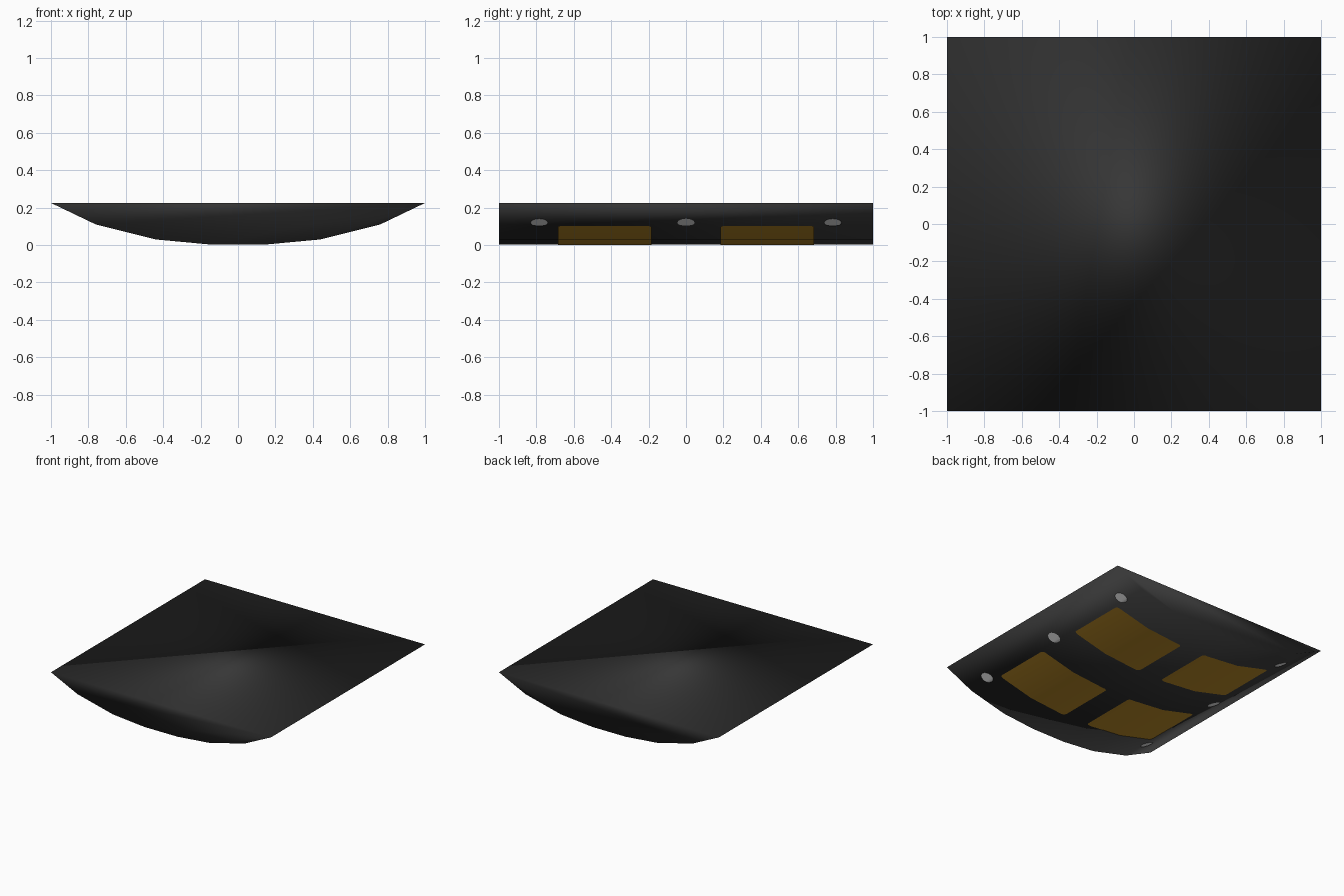
import bpy, bmesh, math

if "Cube" in bpy.data.objects:
    bpy.data.objects.remove(bpy.data.objects["Cube"])

# Half profile of the shallow curved underside (x, z)
HALF = [(0.15, 0.003), (0.44, 0.03), (0.76, 0.11), (1.0, 0.225)]
PROFILE = [(-x, z) for x, z in reversed(HALF)] + HALF


def material(name, rgb):
    m = bpy.data.materials.new(name)
    m.diffuse_color = (*rgb, 1)
    m.use_nodes = True
    m.node_tree.nodes["Principled BSDF"].inputs["Base Color"].default_value = m.diffuse_color
    return m


CHARCOAL = material("charcoal", (0.037, 0.037, 0.037))
AMBER = material("amber", (0.5, 0.26, 0.021))
PALE = material("pale grey", (0.8, 0.8, 0.8))


def finish(name, bm, mat, smooth=True):
    me = bpy.data.meshes.new(name)
    bm.to_mesh(me)
    bm.free()
    me.materials.append(mat)
    for p in me.polygons:
        p.use_smooth = smooth
    ob = bpy.data.objects.new(name, me)
    bpy.context.collection.objects.link(ob)
    return ob


def surface_z(x):
    x = abs(x)
    pts = [(0, HALF[0][1])] + HALF
    for (x0, z0), (x1, z1) in zip(pts, pts[1:]):
        if x <= x1:
            return z0 + (z1 - z0) * (x - x0) / (x1 - x0)
    return HALF[-1][1]


def plate(name, outline, mat):
    """Thin skin that follows the curved underside, cut at its creases."""
    bm = bmesh.new()
    bm.faces.new([bm.verts.new((x, y, 0)) for x, y in outline])
    for px, _ in PROFILE:
        bmesh.ops.bisect_plane(bm, geom=bm.verts[:] + bm.edges[:] + bm.faces[:],
                               plane_co=(px, 0, 0), plane_no=(1, 0, 0))
    for v in bm.verts:
        v.co.z = surface_z(v.co.x) - 0.003
    bm.normal_update()
    for f in bm.faces:
        if f.normal.z > 0:
            f.normal_flip()
    return finish(name, bm, mat)


def rounded_rect(cx, cy, hx, hy, r):
    pts = []
    for k, (sx, sy) in enumerate([(1, 1), (-1, 1), (-1, -1), (1, -1)]):
        for i in range(4):
            a = math.pi / 2 * (k + i / 3)
            pts.append((cx + sx * (hx - r) + r * math.cos(a),
                        cy + sy * (hy - r) + r * math.sin(a)))
    return pts


# Solid body: extruded profile with flat top and soft-shaded edges
bm = bmesh.new()
cap = bm.faces.new([bm.verts.new((x, -1, z)) for x, z in PROFILE])
ext = bmesh.ops.extrude_face_region(bm, geom=[cap], use_keep_orig=True)
for v in ext["geom"]:
    if isinstance(v, bmesh.types.BMVert):
        v.co.y = 1
bmesh.ops.recalc_face_normals(bm, faces=bm.faces[:])
finish("body", bm, CHARCOAL)

# Underside panels and round studs, on both sides
for sx, side in ((-1, "left"), (1, "right")):
    for sy, end in ((-1, "front"), (1, "back")):
        plate(f"panel_{end}_{side}",
              rounded_rect(sx * 0.425, sy * 0.435, 0.317, 0.25, 0.025), AMBER)
    for y, end in ((-0.785, "front"), (0, "middle"), (0.785, "back")):
        plate(f"stud_{end}_{side}",
              [(sx * 0.785 + 0.046 * math.cos(a), y + 0.046 * math.sin(a))
               for a in (math.tau * i / 16 for i in range(16))], PALE)
